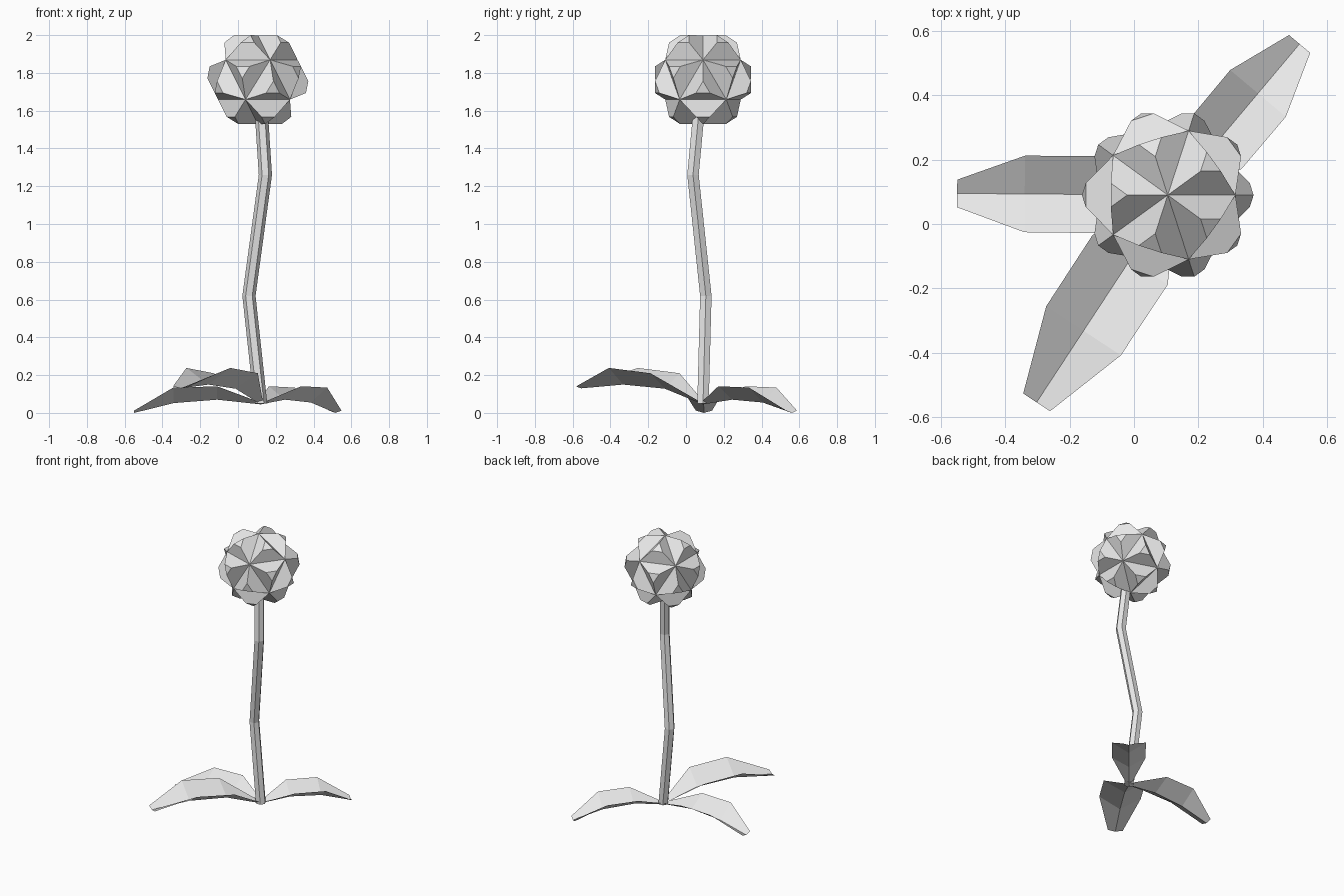
import bpy, bmesh, math
from mathutils import Vector

cube = bpy.data.objects.get("Cube")
if cube:
    bpy.data.objects.remove(cube)

# One plain grey for the whole plant
grey = bpy.data.materials.new("light_grey")
grey.use_nodes = True
grey.diffuse_color = (0.8, 0.8, 0.8, 1)
bsdf = next(n for n in grey.node_tree.nodes if n.type == 'BSDF_PRINCIPLED')
bsdf.inputs["Base Color"].default_value = (0.8, 0.8, 0.8, 1)

BASE = Vector((0.12, 0.09, 0))


def finish(name, bm, location=(0, 0, 0)):
    """Turn a bmesh into a flat-shaded object."""
    mesh = bpy.data.meshes.new(name)
    bm.to_mesh(mesh)
    bm.free()
    mesh.materials.append(grey)
    obj = bpy.data.objects.new(name, mesh)
    obj.location = location
    bpy.context.collection.objects.link(obj)
    return obj


def loft(bm, rows, closed):
    """Bridge rows of points with quads."""
    rows = [[bm.verts.new(p) for p in row] for row in rows]
    count = len(rows[0])
    for a, b in zip(rows, rows[1:]):
        for i in range(count if closed else count - 1):
            j = (i + 1) % count
            bm.faces.new((a[i], a[j], b[j], b[i]))
    return rows


# Flower head: icosahedron with every face raised into a tapered knob
def flower_head(radius, height, taper):
    bm = bmesh.new()
    bmesh.ops.create_icosphere(bm, subdivisions=1, radius=radius)
    bm.normal_update()
    raised = bmesh.ops.extrude_discrete_faces(bm, faces=bm.faces[:])["faces"]
    for face in raised:
        centre = face.calc_center_median()
        normal = centre.normalized()
        for v in face.verts:
            v.co = centre + (v.co - centre) * taper + normal * height
    bmesh.ops.recalc_face_normals(bm, faces=bm.faces[:])
    finish("flower_head", bm, (0.105, 0.09, 1.764))


# Stem: bent six-sided tube
def stem(path, radius, sides=6):
    bm = bmesh.new()
    angles = [math.tau * i / sides for i in range(sides)]
    rings = [[Vector(p) + Vector((math.cos(a), math.sin(a), 0)) * radius
              for a in angles] for p in path]
    rows = loft(bm, rings, True)
    bm.faces.new(rows[0][::-1])
    bm.faces.new(rows[-1])
    finish("stem", bm)


# Leaf: folded sheet with a low midrib and raised edges
def leaf(name, tip, stations):
    bm = bmesh.new()
    along = (Vector((*tip, 0)) - BASE).normalized()
    side = Vector((-along.y, along.x, 0))
    rows = []
    for distance, half_width, edge_z, rib_z in stations:
        p = BASE + along * distance
        rows.append([p + side * half_width + Vector((0, 0, edge_z)),
                     p + Vector((0, 0, rib_z)),
                     p - side * half_width + Vector((0, 0, edge_z))])
    loft(bm, rows, False)
    finish(name, bm)


flower_head(0.235, 0.077, 0.3)
stem([(0.12, 0.09, 0.05), (0.058, 0.105, 0.62),
      (0.145, 0.037, 1.26), (0.115, 0.08, 1.72)], 0.035)

# Each station: distance, half width, edge height, midrib height
leaf("right_leaf", (-0.55, 0.095),
     [(0, 0.015, 0.055, 0.045), (0.23, 0.12, 0.14, 0.07),
      (0.46, 0.119, 0.135, 0.052), (0.67, 0.043, 0.012, 0)])
leaf("front_leaf", (-0.303, -0.555),
     [(0, 0.015, 0.055, 0.045), (0.241, 0.14, 0.21, 0.128),
      (0.505, 0.139, 0.238, 0.15), (0.771, 0.05, 0.14, 0.13)])
leaf("back_left_leaf", (0.515, 0.56),
     [(0, 0.015, 0.055, 0.045), (0.2, 0.112, 0.141, 0.07),
      (0.413, 0.113, 0.134, 0.055), (0.614, 0.043, 0.012, 0)])
